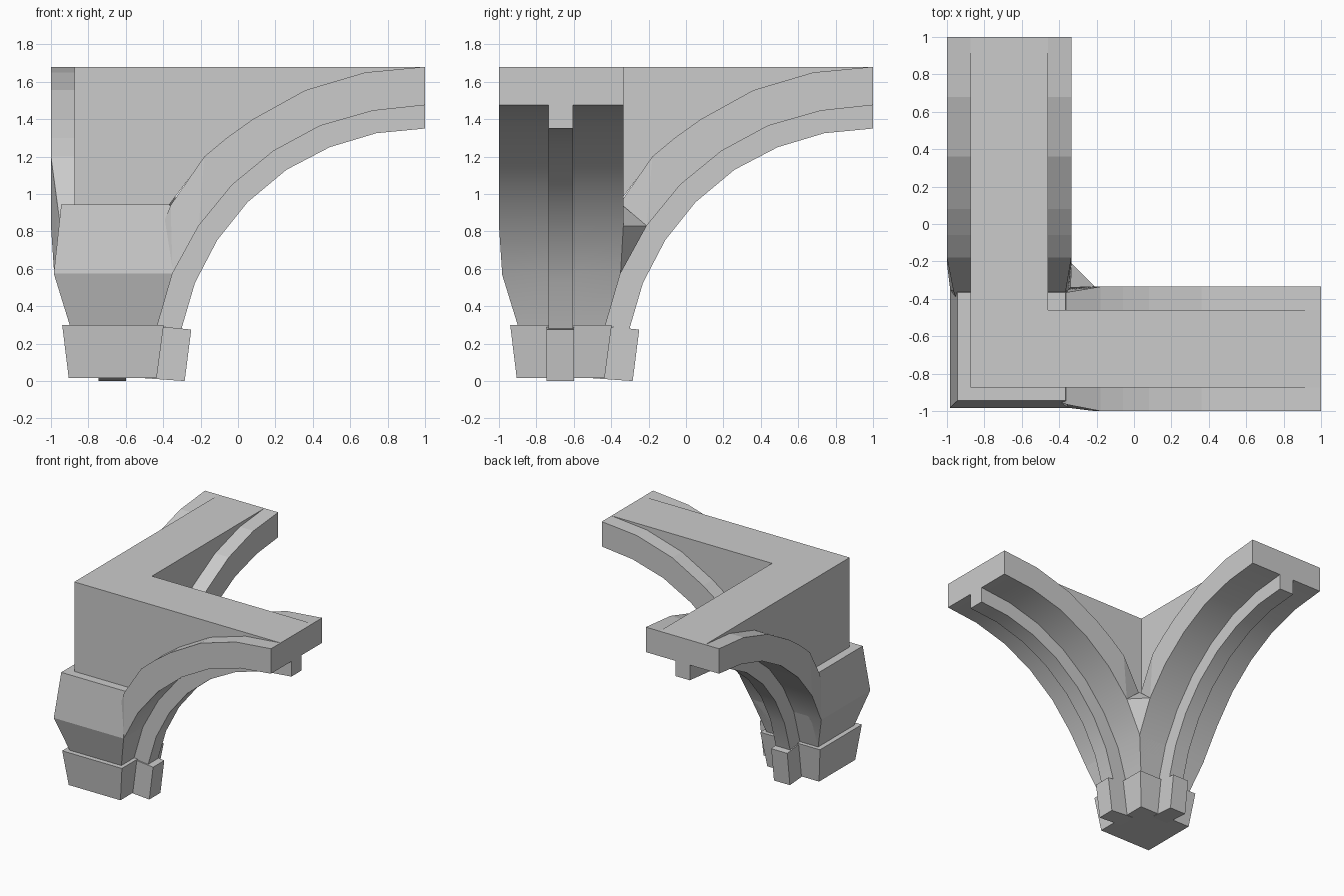
import bpy, bmesh

if "Cube" in bpy.data.objects:
    bpy.data.objects.remove(bpy.data.objects["Cube"])

# Arch curves of one arm as (along, height), from the free end down to the corner
UPPER = [(1, 1.68), (.68, 1.65), (.36, 1.555), (.08, 1.40), (-.06, 1.30),
         (-.18, 1.20), (-.36, .94), (-.6, .35)]
LOWER = [(1, 1.475), (.72, 1.445), (.44, 1.365), (.19, 1.23), (-.03, 1.05),
         (-.21, .83), (-.35, .575), (-.43, .30)]
RIB = [(1, 1.35), (.74, 1.325), (.49, 1.25), (.26, 1.13), (.05, .955),
       (-.11, .755), (-.23, .525), (-.305, .27)]
# Side limits of the wide band: straight, then tapering into the springer
UP_SIDE = [(-1, -.335)] * 6 + [(-.965, -.365), (-.88, -.46)]
LOW_SIDE = [(-1, -.335)] * 6 + [(-.983, -.35), (-.9, -.43)]


def place(a, b, z, swap):
    """Along/across/height to world; swap mirrors on the corner diagonal."""
    return (b, a, z) if swap else (a, b, z)


def finish(bm, name):
    bmesh.ops.recalc_face_normals(bm, faces=bm.faces)
    me = bpy.data.meshes.new(name)
    bm.to_mesh(me)
    bm.free()
    bpy.context.collection.objects.link(bpy.data.objects.new(name, me))


def hull(name, pts):
    bm = bmesh.new()
    for p in pts:
        bm.verts.new(p)
    bmesh.ops.convex_hull(bm, input=bm.verts)
    bmesh.ops.dissolve_limit(bm, angle_limit=.01, verts=bm.verts, edges=bm.edges)
    finish(bm, name)


def square(lo, hi, z):
    return [(x, y, z) for x in (lo, hi) for y in (lo, hi)]


def arch_arm(name, swap):
    bm = bmesh.new()
    rings = []
    for u, l, r, us, ls in zip(UPPER, LOWER, RIB, UP_SIDE, LOW_SIDE):
        section = [(u, us[0]), (u, us[1]), (l, ls[1]), (l, -.605),
                   (r, -.605), (r, -.735), (l, -.735), (l, ls[0])]
        rings.append([bm.verts.new(place(p[0], b, p[1], swap)) for p, b in section])
    for p, q in zip(rings, rings[1:]):
        for k in range(8):
            n = (k + 1) % 8
            f = bm.faces.new((p[k], p[n], q[n], q[k]))
            f.smooth = k in (2, 4, 6)       # rounded undersides
    bm.faces.new(rings[0])
    bm.faces.new(rings[-1])
    finish(bm, name)


# Two arches and their rib feet
for swap, tag in ((False, "right"), (True, "back")):
    arch_arm("arch_" + tag, swap)
    hull("rib_foot_" + tag, [place(a, b, z, swap) for b in (-.745, -.6) for a, z in
         ((-.5, .30), (-.25, .275), (-.285, 0), (-.5, .015))])

# Corner springer and base block
hull("springer", square(-.9, -.43, .30) + square(-.985, -.35, .575)
     + square(-.945, -.365, .945))
hull("base_block", square(-.905, -.435, .015) + square(-.94, -.397, .30))

# Small web in the crotch between the arches
hull("crotch_web", [(-.21, -.335, .83), (-.335, -.21, .83),
                    (-.35, -.35, .575), (-.34, -.34, .94)])

# L-shaped spandrel wall, mitred at the corner
bm = bmesh.new()
for swap in (False, True):
    sides = []
    for b in (-.875, -.46):
        prof = [(b, .94), (b, 1.68), UPPER[0]]
        prof += [(a, z - .01) for a, z in UPPER[1:6]] + [(-.37, .94)]
        sides.append([bm.verts.new(place(a, b, z, swap)) for a, z in prof])
    s, t = sides
    bm.faces.new(s)
    bm.faces.new(t)
    for k in range(1, len(s)):
        n = (k + 1) % len(s)
        bm.faces.new((s[k], s[n], t[n], t[k]))
bmesh.ops.remove_doubles(bm, verts=bm.verts, dist=.0001)
finish(bm, "spandrel_wall")
